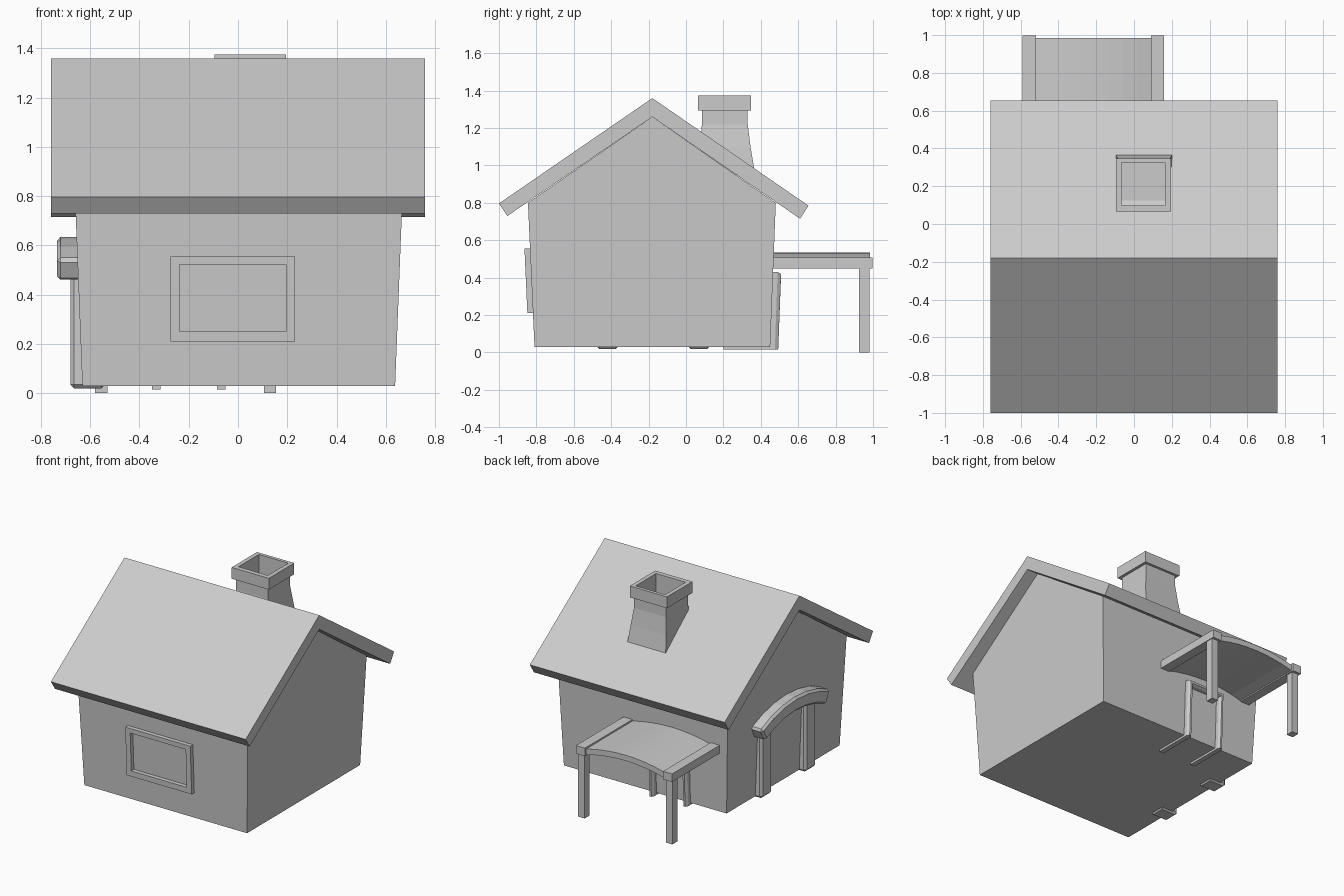
import bpy, bmesh, math
from mathutils import Vector

if "Cube" in bpy.data.objects:
    bpy.data.objects.remove(bpy.data.objects["Cube"])


def make(name, bm):
    bmesh.ops.recalc_face_normals(bm, faces=bm.faces)
    me = bpy.data.meshes.new(name)
    bm.to_mesh(me)
    bm.free()
    ob = bpy.data.objects.new(name, me)
    bpy.context.collection.objects.link(ob)
    return ob


def loft(name, rings, caps=True, closed=False):
    """Skin a list of equally long point rings."""
    bm = bmesh.new()
    vs = [[bm.verts.new(p) for p in r] for r in rings]
    n = len(rings[0])
    pairs = list(zip(vs, vs[1:])) + ([(vs[-1], vs[0])] if closed else [])
    for a, b in pairs:
        for i in range(n):
            j = (i + 1) % n
            bm.faces.new((a[i], a[j], b[j], b[i]))
    if caps and not closed:
        bm.faces.new(vs[0])
        bm.faces.new(vs[-1])
    return make(name, bm)


def box(name, x0, x1, y0, y1, z0, z1):
    return loft(name, [rect(x0, x1, y0, y1, z) for z in (z0, z1)])


def rect(x0, x1, y0, y1, z):
    return [(x0, y0, z), (x1, y0, z), (x1, y1, z), (x0, y1, z)]


def chamfer(ob, width):
    m = ob.modifiers.new("chamfer", 'BEVEL')
    m.width = width
    m.segments = 1
    m.limit_method = 'ANGLE'
    return ob


def arc_band(mid, top, r_out, thick, half_angle, n):
    """Rows of (outer, inner) points along a shallow arch."""
    c = top - r_out
    rows = []
    for i in range(n + 1):
        a = half_angle * (2 * i / n - 1)
        rows.append([(mid + r * math.sin(a), c + r * math.cos(a))
                     for r in (r_out, r_out - thick)])
    return rows


# House body: gabled block, slightly wider at the eaves
gable = [(-.81, .03, .635), (.45, .03, .635), (.48, .80, .665),
         (-.18, 1.26, .67), (-.845, .80, .665)]
loft("house_walls", [[(s * w + .003, y, z) for y, z, w in gable] for s in (-1, 1)])

# Roof: chevron slab
roof = [(-1, .797), (-.18, 1.36), (.655, .785), (.61, .715), (-.18, 1.26), (-.955, .73)]
loft("roof", [[(x, y, z) for y, z in roof] for x in (-.76, .76)])

# Chimney: flared shaft, overhanging cap, hollow top
loft("chimney", [rect(-.10, .205, .065, .37, .95), rect(-.085, .19, .075, .345, 1.1),
                 rect(-.075, .175, .085, .33, 1.22), rect(-.075, .175, .085, .33, 1.295),
                 rect(-.095, .195, .065, .348, 1.295), rect(-.095, .195, .065, .348, 1.375),
                 rect(-.065, .165, .098, .325, 1.375), rect(-.065, .165, .098, .325, 1.15)])

# Window frame on the sloping front wall
def window_ring(x0, x1, z0, z1, off):
    wall = lambda z: -.81 - .045 * (z - .03) - off
    return [(x0, wall(z0), z0), (x1, wall(z0), z0), (x1, wall(z1), z1), (x0, wall(z1), z1)]

outer, inner = (-.275, .232, .21, .555), (-.238, .195, .25, .522)
loft("window_frame", [window_ring(*outer, -.02), window_ring(*outer, .03),
                      window_ring(*inner, .03), window_ring(*inner, -.02)], closed=True)

# Side door: two chamfered jambs under an arched hood
for label, y in (("front", -.42), ("back", .07)):
    chamfer(box("side_door_jamb_" + label, -.68, -.54, y - .06, y + .06, .02, .52), .015)
hood = arc_band(-.18, .635, .86, .10, math.radians(26.5), 6)
chamfer(loft("side_door_hood", [[(-.735, *o), (-.735, *i), (-.60, *i), (-.60, *o)]
                                for o, i in hood]), .015)

# Back door: deep frame following the wall slope
def door_ring(x0, x1, z1, y0, off):
    ys = [.45 + off if y0 is None else y0, .48 + off - .015 if y0 is None else y0]
    return [(x0, ys[0], .015), (x0, ys[1], z1), (x1, ys[1], z1), (x1, ys[0], .015)]

loft("back_door_frame", [door_ring(-.35, -.05, .43, .20, 0), door_ring(-.35, -.05, .43, None, .025),
                         door_ring(-.338, -.062, .42, None, .043), door_ring(-.325, -.075, .405, None, .043),
                         door_ring(-.315, -.085, .395, None, .025), door_ring(-.315, -.085, .395, .20, 0)],
     closed=True)
# open the threshold: drop faces lying across the bottom span
bm = bmesh.new()
frame = bpy.data.objects["back_door_frame"]
bm.from_mesh(frame.data)
flat = [f for f in bm.faces if all(v.co.z < .02 for v in f.verts)]
bmesh.ops.delete(bm, geom=flat, context='FACES')
bmesh.ops.holes_fill(bm, edges=[], sides=0)
# close the foot of each jamb
for s in (-1, 1):
    foot = sorted([v for v in bm.verts if v.co.z < .02 and (v.co.x + .2) * s > 0],
                  key=lambda v: math.atan2(v.co.y - .35, v.co.x + .2 - s * .133))
    bm.faces.new(foot)
bmesh.ops.recalc_face_normals(bm, faces=bm.faces)
bm.to_mesh(frame.data)
bm.free()

# Back porch: posts, side beams and a shallow arched canopy
for label, x in (("left", -.555), ("right", .13)):
    box("porch_post_" + label, x - .025, x + .025, .925, .98, 0, .46)
    xb = -.59 if x < 0 else .09
    box("porch_beam_" + label, xb, xb + .07, .44, .998, .45, .507)
canopy = arc_band(-.215, .535, 1.22, .04, math.asin(.312 / 1.22), 8)
loft("porch_canopy", [[(o[0], .44, o[1]), (i[0], .44, i[1]), (i[0], .985, i[1]), (o[0], .985, o[1])]
                      for o, i in canopy])
